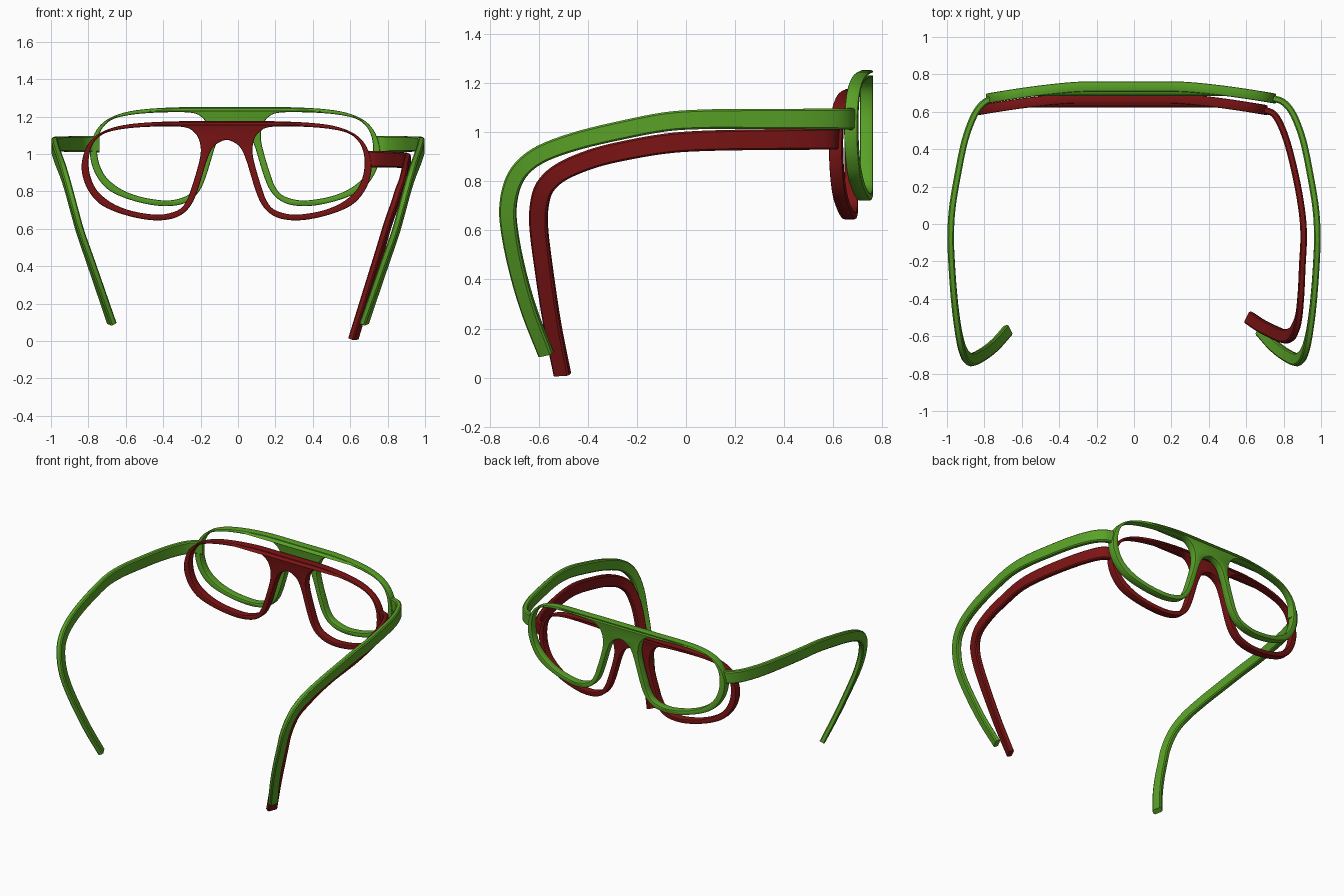
import bpy, bmesh
from math import cos, sin
from mathutils import Vector

if "Cube" in bpy.data.objects:
    bpy.data.objects.remove(bpy.data.objects["Cube"])


def material(name, rgb):
    m = bpy.data.materials.new(name)
    m.diffuse_color = (*rgb, 1)
    m.use_nodes = True
    m.node_tree.nodes["Principled BSDF"].inputs["Base Color"].default_value = m.diffuse_color
    return m


def catmull(pts, n, closed):
    """Smooth a short list of points."""
    P = [Vector(p) for p in pts]
    k = len(P)
    if not closed:
        P = [2 * P[0] - P[1]] + P + [2 * P[-1] - P[-2]]
    out = []
    for i in range(k if closed else k - 1):
        a, b, c, d = ((P[(i + j - 1) % k] for j in range(4)) if closed
                      else (P[i + j] for j in range(4)))
        for s in range(n):
            t = s / n
            out.append(0.5 * (2 * b + (c - a) * t + (2 * a - 5 * b + 4 * c - d) * t * t
                              + (3 * b - a - 3 * c + d) * t ** 3))
    if not closed:
        out.append(P[-2])
    return out


def finish(name, bm, mat):
    bmesh.ops.remove_doubles(bm, verts=bm.verts, dist=0.0002)
    bmesh.ops.recalc_face_normals(bm, faces=bm.faces)
    me = bpy.data.meshes.new(name)
    bm.to_mesh(me)
    bm.free()
    me.materials.append(mat)
    ob = bpy.data.objects.new(name, me)
    bpy.context.collection.objects.link(ob)
    bpy.ops.object.select_all(action='DESELECT')
    bpy.context.view_layer.objects.active = ob
    ob.select_set(True)
    bpy.ops.object.shade_smooth_by_angle(angle=0.6)
    return ob


# Half outline of the front (bridge centre at 0, top at 0) and the lens opening
OUTER = [(.25, 0), (.465, -.01), (.60, -.032), (.695, -.075), (.75, -.14), (.775, -.23),
         (.765, -.31), (.733, -.38), (.68, -.44), (.60, -.482), (.49, -.515), (.385, -.53),
         (.294, -.522), (.23, -.492), (.185, -.44), (.155, -.37), (.128, -.283),
         (.107, -.214), (.08, -.15), (.048, -.118)]
HOLE = [(.225, -.032), (.17, -.062), (.144, -.11), (.139, -.176), (.16, -.267), (.187, -.353),
        (.21, -.417), (.25, -.47), (.33, -.497), (.41, -.497), (.52, -.476), (.615, -.436),
        (.69, -.374), (.727, -.30), (.738, -.22), (.727, -.15), (.695, -.096), (.636, -.059),
        (.52, -.037), (.358, -.028)]


def frame_front(name, cx, y_back, top, mat):
    """Flat outline with two openings, extruded, then wrapped backwards at the sides."""
    def flip(pts):
        return [(-x, z) for x, z in reversed(pts)]
    loops = [[(0, 0)] + OUTER + [(0, -.10)] + flip(OUTER), HOLE, flip(HOLE)]
    cu = bpy.data.curves.new(name + "_outline", 'CURVE')
    cu.dimensions, cu.fill_mode = '2D', 'BOTH'
    cu.extrude, cu.bevel_depth, cu.offset, cu.bevel_resolution = .020, .007, -.007, 1
    for lp in loops:
        pts = catmull(lp, 5, True)
        sp = cu.splines.new('POLY')
        sp.points.add(len(pts) - 1)
        for p, q in zip(sp.points, pts):
            p.co = (q.x, q.y, 0, 1)
        sp.use_cyclic_u = True
    tmp = bpy.data.objects.new(name + "_outline", cu)
    bpy.context.collection.objects.link(tmp)
    dg = bpy.context.evaluated_depsgraph_get()
    me = bpy.data.meshes.new_from_object(tmp.evaluated_get(dg))
    bm = bmesh.new()
    bm.from_mesh(me)
    bpy.data.objects.remove(tmp)
    bpy.data.meshes.remove(me)
    for v in bm.verts:
        x, z, y = v.co
        wrap = .065 * (max(0, abs(x) - .25) / .525) ** 1.4
        v.co = (cx + x, y_back - .027 - wrap + y, top + z)
    return finish(name, bm, mat)


def temple(name, path, side, w0, w1, mat):
    """Sweep a chamfered flat bar along the path, twisting inwards near the tip."""
    pts = catmull(path, 6, False)
    n, th, c = len(pts), .0175, .007
    bm = bmesh.new()
    rings = []
    for i, p in enumerate(pts):
        f = i / (n - 1)
        T = (pts[min(i + 1, n - 1)] - pts[max(i - 1, 0)]).normalized()
        a = .46 * max(0, (f - .6) / .4)
        W = T.cross(Vector((cos(a), -sin(a), 0))).normalized()
        N = W.cross(T)
        h = (w0 + (w1 - w0) * f) / 2
        sec = [(th, h - c), (th - c, h), (c - th, h), (-th, h - c),
               (-th, c - h), (c - th, -h), (th - c, -h), (th, c - h)]
        ring = []
        for s, t in sec:
            q = p + N * s + W * t
            ring.append(bm.verts.new((q.x * side, q.y, q.z)))
        rings.append(ring)
    for r, s in zip(rings, rings[1:]):
        for j in range(8):
            k = (j + 1) % 8
            bm.faces.new((r[j], r[k], s[k], s[j]))
    bm.faces.new(rings[0])
    bm.faces.new(rings[-1])
    return finish(name, bm, mat)


green = material("green_plastic", (.10, .36, .02))
red = material("red_plastic", (.20, .007, .007))

# Green glasses: front and both temples
frame_front("green_frame_front", -.016, .762, 1.251, green)
GREEN_PATH = [(.745, .672, 1.053), (.80, .65, 1.053), (.852, .585, 1.053), (.903, .45, 1.053),
              (.942, .265, 1.053), (.972, .08, 1.052), (.98, -.08, 1.042), (.972, -.26, 1.008),
              (.957, -.44, .965), (.938, -.58, .915), (.92, -.66, .86), (.90, -.705, .79),
              (.873, -.725, .69), (.842, -.716, .58), (.79, -.685, .43), (.735, -.638, .27),
              (.675, -.57, .095)]
for label, side in (("right", 1), ("left", -1)):
    temple("green_temple_" + label, GREEN_PATH, side, .088, .062, green)

# Red glasses: front and the single right temple
frame_front("red_frame_front", -.061, .70, 1.175, red)
RED_PATH = [(.69, .61, .972), (.755, .58, .972), (.815, .45, .97), (.868, .24, .968),
            (.90, .05, .963), (.907, -.08, .953), (.90, -.22, .93), (.893, -.37, .895),
            (.88, -.5, .842), (.857, -.568, .785), (.835, -.594, .72), (.80, -.60, .62),
            (.75, -.58, .45), (.68, -.545, .22), (.617, -.503, .012)]
temple("red_temple_right", RED_PATH, 1, .088, .070, red)
